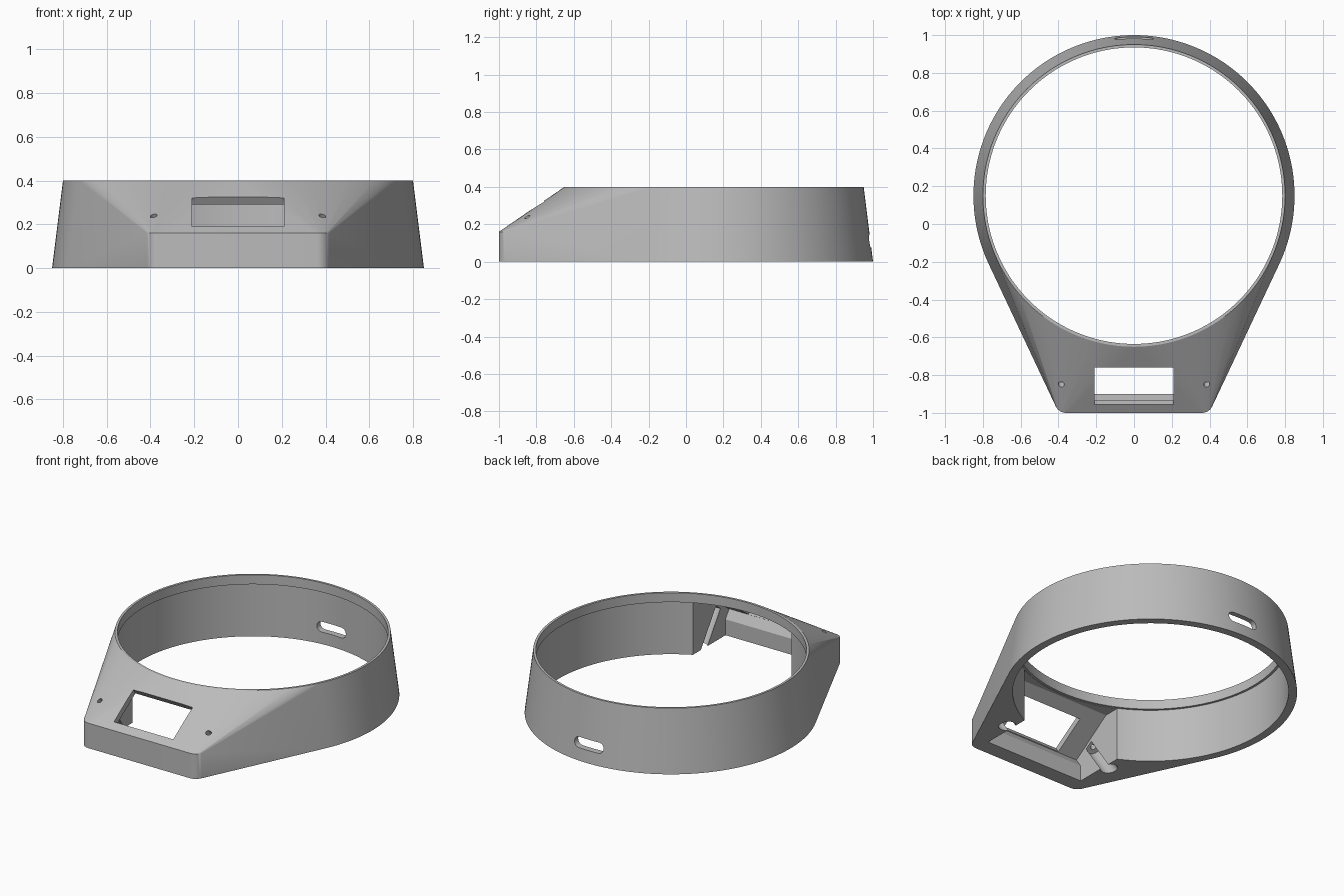
import bpy, bmesh, math
from mathutils import Matrix, Vector

cube = bpy.data.objects.get("Cube")
if cube:
    bpy.data.objects.remove(cube, do_unlink=True)

CENTRE_Y = 0.15
HEIGHT = 0.40
NOSE_Z = 0.16
SEGMENTS = 160

mat = bpy.data.materials.new("plain grey")
mat.use_nodes = True
grey = (0.5, 0.5, 0.5, 1)
mat.diffuse_color = grey
mat.node_tree.nodes["Principled BSDF"].inputs["Base Color"].default_value = grey


def arc(cx, cy, r, start=0, end=360, n=SEGMENTS):
    full = end - start == 360
    steps = n if full else n - 1
    angles = [math.radians(start + (end - start) * i / steps) for i in range(n)]
    return [(cx + r * math.cos(a), cy + r * math.sin(a)) for a in angles]


def make_object(name, bm):
    bmesh.ops.recalc_face_normals(bm, faces=bm.faces)
    mesh = bpy.data.meshes.new(name)
    bm.to_mesh(mesh)
    bm.free()
    mesh.materials.append(mat)
    obj = bpy.data.objects.new(name, mesh)
    bpy.context.collection.objects.link(obj)
    return obj


def prism(name, outline, low, high, frame=Matrix()):
    """Extrude a 2D outline from low to high in the given frame."""
    bm = bmesh.new()
    face = bm.faces.new([bm.verts.new((u, v, low)) for u, v in outline])
    new = bmesh.ops.extrude_face_region(bm, geom=[face])["geom"]
    bmesh.ops.translate(bm, vec=(0, 0, high - low),
                        verts=[v for v in new if isinstance(v, bmesh.types.BMVert)])
    bm.transform(frame)
    return make_object(name, bm)


def axes(u, v, w, origin=(0, 0, 0)):
    m = Matrix((u, v, w)).transposed().to_4x4()
    m.translation = Vector(origin)
    return m


# Housing: tapered ring blended into a wedge-shaped nose
bm = bmesh.new()
for radius, z in ((0.85, 0), (0.80, HEIGHT)):
    for x, y in arc(0, CENTRE_Y, radius):
        bm.verts.new((x, y, z))
for side in (1, -1):
    for x, y in arc(0.36, -0.94, 0.06, -90, 0, 9):
        for z in (0, NOSE_Z):
            bm.verts.new((side * x, y, z))
hull = bmesh.ops.convex_hull(bm, input=bm.verts)
bmesh.ops.delete(bm, geom=[v for v in bm.verts if not v.link_faces], context="VERTS")
bmesh.ops.dissolve_limit(bm, angle_limit=math.radians(0.2), verts=bm.verts, edges=bm.edges)
housing = make_object("ring_housing", bm)

# Frame lying on the sloping nose face: x across, y up the slope, z outward
tilt = math.atan2(HEIGHT - NOSE_Z, 0.35)
c, s = math.cos(tilt), math.sin(tilt)
slope = axes((1, 0, 0), (0, c, s), (0, -s, c), (0, -1, NOSE_Z))
side_frame = axes((0, 1, 0), (0, 0, 1), (1, 0, 0))
back_frame = axes((1, 0, 0), (0, 0, 1), (0, -1, 0))


def slope_point(up, out):
    p = slope @ Vector((0, up, out))
    return p.y, p.z


# Main bore with a thin retaining lip at the top
cutters = [
    prism("bore_cutter", arc(0, CENTRE_Y, 0.80), -0.1, 0.34),
    prism("lip_cutter", arc(0, CENTRE_Y, 0.785), -0.2, 0.6),
]

# Display pocket under the slope, open to the bore and the underside
wall_top = slope_point(0.05, -0.04)
wall_low = slope_point(0.05, -0.105)
roof_end = slope_point((0.338 - wall_top[1]) / s + 0.05, -0.04)
pocket = [wall_top, roof_end, (-0.4, roof_end[1]), (-0.4, -0.1),
          (wall_low[0], -0.1), wall_low]
cutters.append(prism("pocket_cutter", pocket, -0.35, 0.35, side_frame))

# Display window
window = [(-0.21, 0.055), (0.21, 0.055), (0.21, 0.29), (-0.21, 0.29)]
cutters.append(prism("window_cutter", window, -0.07, 0.1, slope))

# Screw holes with wide channels from below
for x in (-0.385, 0.385):
    up = 0.14 / c
    cutters.append(prism("screw_cutter", arc(x, up, 0.016, n=24), -0.2, 0.1, slope))
    cutters.append(prism("channel_cutter", arc(x, up, 0.045, n=32), -0.5, -0.06, slope))

# Rounded cable slot through the back wall
slot = arc(0.07, 0.11, 0.033, -90, 90, 14) + arc(-0.07, 0.11, 0.033, 90, 270, 14)
cutters.append(prism("slot_cutter", slot, -1.2, -0.7, back_frame))

# Cut everything out of the housing
bpy.context.view_layer.objects.active = housing
for cutter in cutters:
    cutter.hide_render = True
    mod = housing.modifiers.new("cut", "BOOLEAN")
    mod.operation = "DIFFERENCE"
    mod.solver = "EXACT"
    mod.object = cutter
    bpy.ops.object.modifier_apply(modifier=mod.name)
    bpy.data.objects.remove(cutter, do_unlink=True)

for obj in bpy.context.selected_objects:
    obj.select_set(False)
housing.select_set(True)
bpy.ops.object.shade_smooth_by_angle(angle=math.radians(25))
